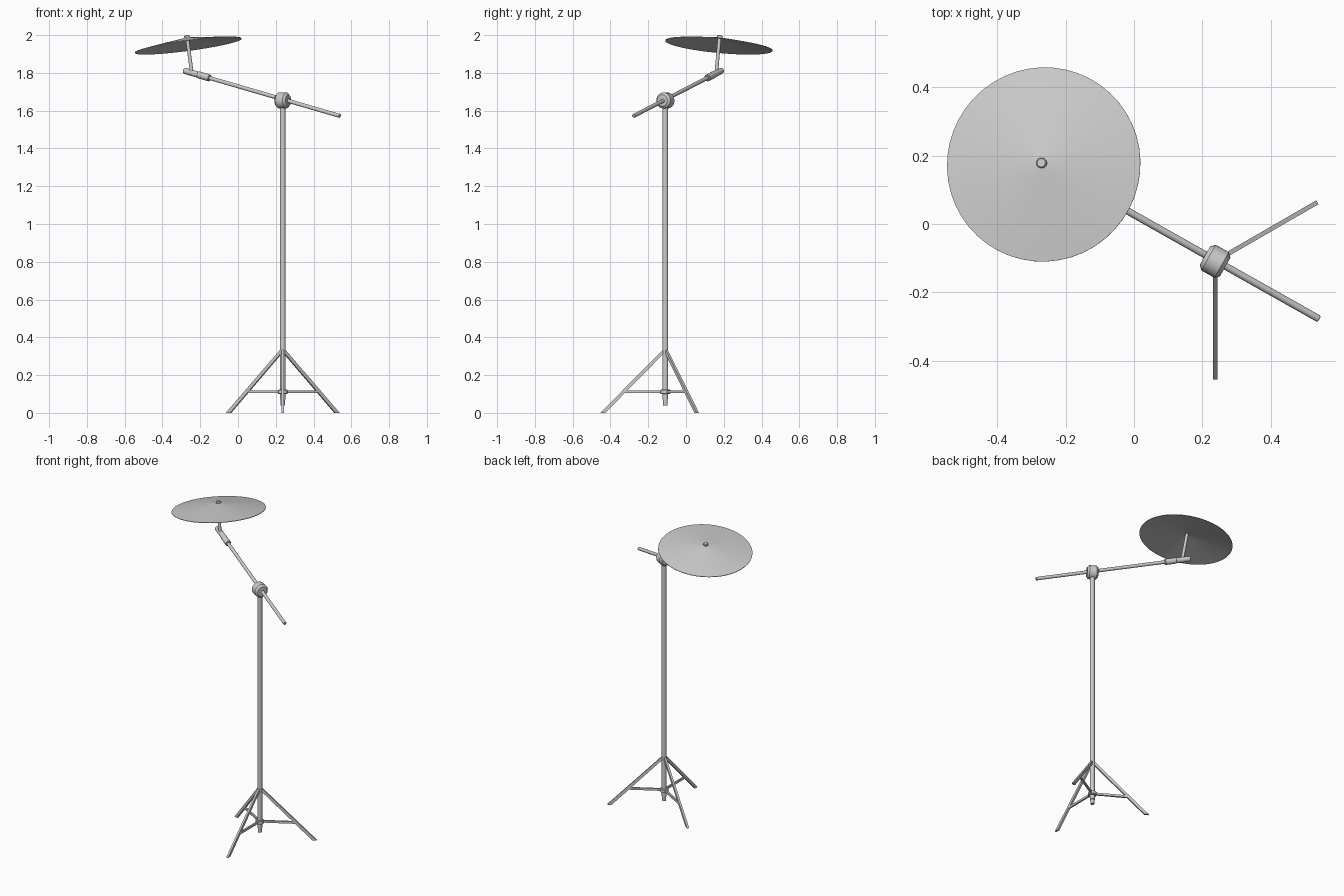
import bpy, bmesh, math
from mathutils import Vector, Matrix

if "Cube" in bpy.data.objects:
    bpy.data.objects.remove(bpy.data.objects["Cube"])

PX, PY = 0.237, -0.109          # stand axis


def finish(name, bm, smooth=True):
    bmesh.ops.recalc_face_normals(bm, faces=bm.faces)
    me = bpy.data.meshes.new(name)
    bm.to_mesh(me)
    bm.free()
    ob = bpy.data.objects.new(name, me)
    bpy.context.collection.objects.link(ob)
    if smooth:
        bpy.ops.object.select_all(action='DESELECT')
        bpy.context.view_layer.objects.active = ob
        ob.select_set(True)
        bpy.ops.object.shade_smooth_by_angle(angle=math.radians(35))
    return ob


def lathe(name, profile, origin, axis, sides=20):
    """Spin (radius, height) points around an axis through origin."""
    bm = bmesh.new()
    m = Matrix.Translation(origin) @ Vector(axis).to_track_quat('Z', 'Y').to_matrix().to_4x4()
    vs = [bm.verts.new(m @ Vector((r, 0, h))) for r, h in profile]
    edges = [bm.edges.new(p) for p in zip(vs, vs[1:])]
    bmesh.ops.spin(bm, geom=vs + edges, cent=m.translation, axis=m.to_3x3() @ Vector((0, 0, 1)),
                   angle=2 * math.pi, steps=sides)
    bmesh.ops.remove_doubles(bm, verts=bm.verts, dist=1e-5)
    return finish(name, bm)


def rod(name, a, b, r, bevel=0.002, sides=16):
    a, b = Vector(a), Vector(b)
    n = (b - a).length
    return lathe(name, [(0, 0), (r - bevel, 0), (r, bevel), (r, n - bevel), (r - bevel, n), (0, n)],
                 a, b - a, sides)


def strut(name, angle, bottom, top, width):
    """Flat bar between two horizontal slices given as (r_in, r_out, z)."""
    bm = bmesh.new()
    d = Vector((math.cos(angle), math.sin(angle), 0))
    t = Vector((-d.y, d.x, 0)) * width / 2
    rings = []
    for r0, r1, z in (bottom, top):
        base = Vector((PX, PY, z))
        rings.append([bm.verts.new(base + d * r + t * s)
                      for r, s in ((r0, -1), (r1, -1), (r1, 1), (r0, 1))])
    lo, hi = rings
    bm.faces.new(lo)
    bm.faces.new(hi)
    for i in range(4):
        j = (i + 1) % 4
        bm.faces.new((lo[i], lo[j], hi[j], hi[i]))
    return finish(name, bm, False)


# upright pole with narrower foot and brace collar
lathe("pole", [(0, 0.04), (0.012, 0.04), (0.012, 0.07), (0.015, 0.07), (0.015, 1.64), (0, 1.64)],
      (PX, PY, 0), (0, 0, 1))
rod("brace_collar", (PX, PY, 0.099), (PX, PY, 0.123), 0.026, 0.003)

# tripod legs and horizontal braces
for i in range(3):
    a = math.radians(-90 + 120 * i)
    strut(f"leg_{i + 1}", a, (0.318, 0.345, 0), (-0.012, 0.012, 0.335), 0.013)
    strut(f"leg_brace_{i + 1}", a, (0.015, 0.232, 0.105), (0.015, 0.226, 0.119), 0.011)

# tilting boom arm
low, high = Vector((0.54, -0.277, 1.572)), Vector((-0.285, 0.188, 1.812))
rod("boom_arm", low, high, 0.0105)
rod("boom_end_tube", low.lerp(high, 0.835), high, 0.0165, 0.003)
rod("boom_end_sleeve", low.lerp(high, 0.835), low.lerp(high, 0.91), 0.0185, 0.003)

# clamp drum at the top of the pole
along = Vector((high.x - low.x, high.y - low.y, 0)).normalized()
mid = Vector((PX, PY, 1.654))
rod("boom_clamp", mid - along * 0.034, mid + along * 0.034, 0.043, 0.012)

# cymbal post and top nut
normal = Vector((-0.134, 0.095, 1)).normalized()
rim = Vector((-0.264, 0.174, 1.946))
rod("cymbal_post", rim - normal * 0.146, rim + normal * 0.05, 0.0095)
rod("cymbal_nut", rim + normal * 0.036, rim + normal * 0.053, 0.015, 0.003)

# cymbal: thin shallow cone
top = [(0, 0.042), (0.02, 0.040), (0.06, 0.034), (0.15, 0.021), (0.23, 0.009), (0.285, 0)]
lathe("cymbal", top + [(r, h - 0.003) for r, h in reversed(top)], rim, normal, 48)
